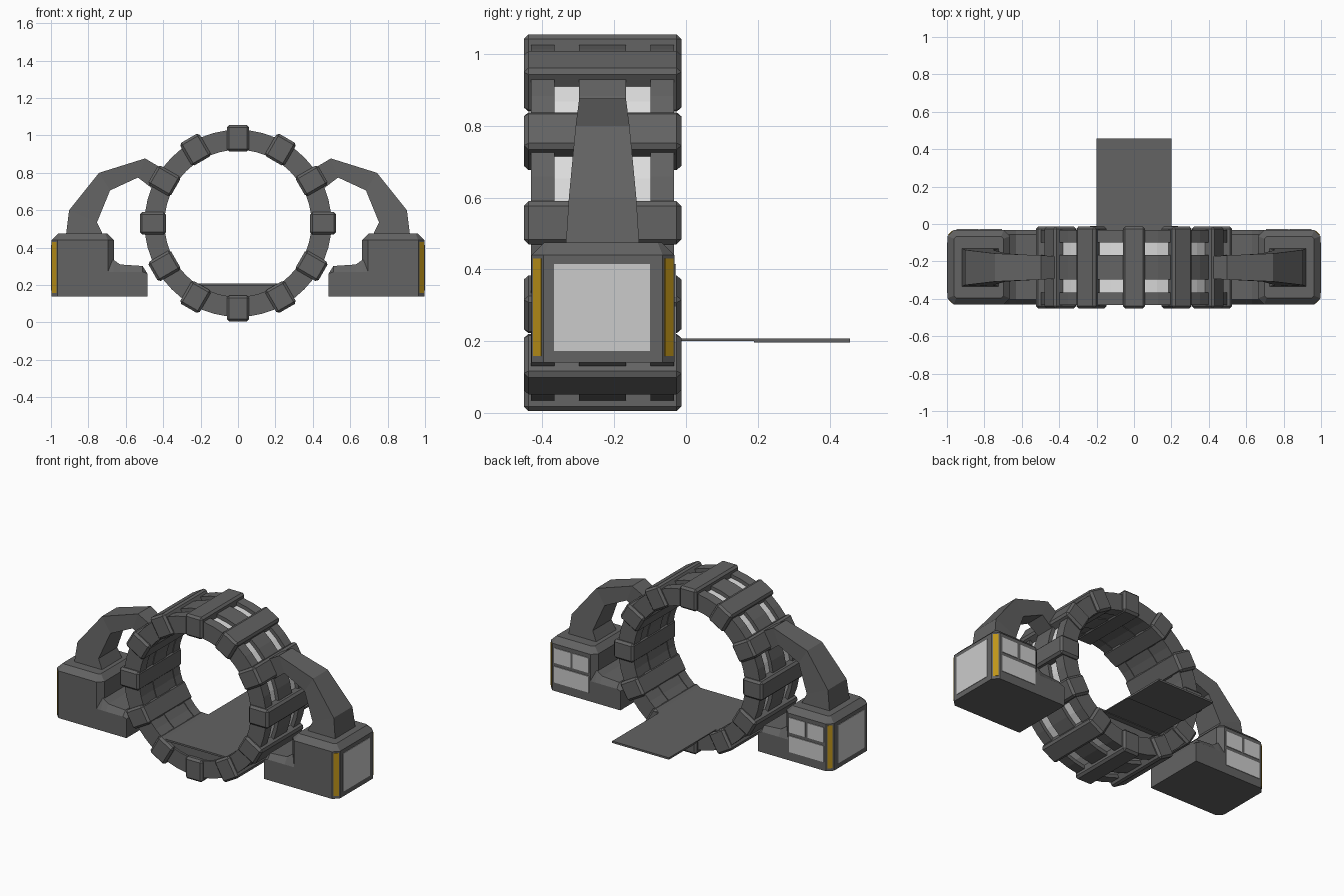
import bpy, bmesh, math
from mathutils import Vector, Matrix

if "Cube" in bpy.data.objects:
    bpy.data.objects.remove(bpy.data.objects["Cube"])

YC, ZC = -0.2325, 0.53      # ring centre


def material(name, r, g, b):
    m = bpy.data.materials.new(name)
    m.diffuse_color = (r, g, b, 1)
    m.use_nodes = True
    m.node_tree.nodes["Principled BSDF"].inputs["Base Color"].default_value = m.diffuse_color
    return m


DARK = material("dark_metal", 0.125, 0.125, 0.125)
LIGHT = material("light_panel", 0.60, 0.60, 0.60)
GLOW = material("ring_light", 0.74, 0.74, 0.74)
YELLOW = material("warning_yellow", 0.52, 0.30, 0.01)


def finish(bm, name, mat):
    bmesh.ops.recalc_face_normals(bm, faces=bm.faces)
    me = bpy.data.meshes.new(name)
    bm.to_mesh(me)
    bm.free()
    me.materials.append(mat)
    ob = bpy.data.objects.new(name, me)
    bpy.context.collection.objects.link(ob)
    return ob


def loft(name, sections, mat, closed=False):
    """Skin a row of equal-length cross-sections; cap the ends unless closed."""
    bm = bmesh.new()
    rows = [[bm.verts.new(p) for p in s] for s in sections]
    n = len(rows[0])
    for i in range(len(rows) - (0 if closed else 1)):
        a, b = rows[i], rows[(i + 1) % len(rows)]
        for j in range(n):
            k = (j + 1) % n
            bm.faces.new((a[j], a[k], b[k], b[j]))
    if not closed:
        bm.faces.new(rows[0])
        bm.faces.new(rows[-1])
    return finish(bm, name, mat)


def box(name, lo, hi, mat, bevel=0.0, matrix=None):
    bm = bmesh.new()
    bmesh.ops.create_cube(bm, size=1)
    for v in bm.verts:
        v.co = Vector([(l + h) / 2 + c * (h - l) for l, h, c in zip(lo, hi, v.co)])
    if bevel:
        bmesh.ops.bevel(bm, geom=bm.edges[:], offset=bevel, segments=1, affect='EDGES')
    if matrix:
        bm.transform(matrix)
    return finish(bm, name, mat)


def hoop(name, r0, r1, y0, y1, mat, n=48):
    """Rectangular-section ring around the y axis."""
    secs = []
    for i in range(n):
        a = 2 * math.pi * i / n
        c, s = math.cos(a), math.sin(a)
        secs.append([(r * c, y, ZC + r * s)
                     for r, y in ((r0, y0), (r1, y0), (r1, y1), (r0, y1))])
    return loft(name, secs, mat, closed=True)


# Ring core, raised rails and light strips between them
hoop("ring_core", 0.397, 0.472, -0.43, -0.035, DARK)
for i, (y0, y1) in enumerate(((-0.432, -0.366), (-0.298, -0.167), (-0.099, -0.033))):
    hoop(f"ring_rail_{i}", 0.393, 0.5, y0, y1, DARK)
for i, (y0, y1) in enumerate(((-0.366, -0.298), (-0.167, -0.099))):
    hoop(f"ring_light_strip_{i}", 0.468, 0.477, y0, y1, GLOW)

# Twelve bevelled blocks around the ring
for i in range(12):
    m = Matrix.Translation((0, YC, ZC)) @ Matrix.Rotation(math.radians(30 * i), 4, 'Y')
    box(f"ring_block_{i}", (-0.06, -0.2195, 0.385), (0.06, 0.2195, 0.525), DARK, 0.013, m)

# Floor filling the lower part of the ring
half = math.asin(0.325 / 0.42)
arc = [math.pi + half + (math.pi - 2 * half) * t / 10 for t in range(11)]
loft("ring_floor", [[(0.42 * math.cos(a), y, ZC + 0.42 * math.sin(a)) for a in arc]
                    for y in (-0.42, -0.045)], DARK)
box("floor_plate", (-0.235, -0.43, 0.197), (0.235, -0.012, 0.208), DARK)

# Thin walkway out of the back
box("walkway_inner", (-0.2, -0.02, 0.201), (0.2, 0.19, 0.208), DARK)
box("walkway_outer", (-0.2, 0.19, 0.196), (0.2, 0.457, 0.208), DARK)

FOOT = [(0.485, 0.14), (0.485, 0.262), (0.51, 0.302), (0.63, 0.31), (0.665, 0.335),
        (0.72, 0.335), (0.72, 0.14)]
# Arm stations: outer x, z, inner x, z, half width
ARM = [(0.92, 0.465, 0.72, 0.465, 0.1025), (0.903, 0.60, 0.754, 0.535, 0.094),
       (0.743, 0.80, 0.684, 0.706, 0.075), (0.497, 0.877, 0.535, 0.775, 0.065),
       (0.40, 0.82, 0.45, 0.71, 0.058)]


def plan(x0, x1, y0, y1, c, z):
    """Rectangle with cut corners at height z."""
    return [(x0 + c, y0, z), (x1 - c, y0, z), (x1, y0 + c, z), (x1, y1 - c, z),
            (x1 - c, y1, z), (x0 + c, y1, z), (x0, y1 - c, z), (x0, y0 + c, z)]


def flip(points, s):
    return [(s * x, y, z) for x, y, z in points]


def plate(name, s, x0, x1, y0, y1, z0, z1, mat):
    xs = sorted((s * x0, s * x1))
    box(name, (xs[0], y0, z0), (xs[1], y1, z1), mat)


for s, side in ((1, "right"), (-1, "left")):
    # Side pod with cut corners and sloped top edge
    loft(f"{side}_pod", [flip(p, s) for p in (
        plan(0.663, 0.997, -0.43, -0.032, 0.033, 0.14),
        plan(0.663, 0.997, -0.43, -0.032, 0.033, 0.44),
        plan(0.698, 0.962, -0.395, -0.067, 0.012, 0.475))], DARK)
    # Low foot reaching towards the ring, top edges sloped in slightly
    loft(f"{side}_pod_foot", [flip([(x, y, min(z, zmax)) for x, z in FOOT], s)
         for y, zmax in ((-0.43, 0.27), (-0.405, 0.34), (-0.057, 0.34), (-0.032, 0.27))], DARK)
    # Bent tapering arm from pod to ring
    loft(f"{side}_arm", [flip([(xo, YC - h, zo), (xo, YC + h, zo),
                               (xi, YC + h, zi), (xi, YC - h, zi)], s)
                         for xo, zo, xi, zi, h in ARM], DARK)
    # Large outer panel and three panels on the back
    plate(f"{side}_outer_panel", s, 0.994, 1.0, -0.368, -0.1, 0.172, 0.415, LIGHT)
    for i, (x0, x1, z0, z1) in enumerate(((0.705, 0.82, 0.32, 0.415),
                                          (0.835, 0.95, 0.32, 0.415),
                                          (0.705, 0.95, 0.195, 0.298))):
        plate(f"{side}_back_panel_{i}", s, x0, x1, -0.035, -0.028, z0, z1, LIGHT)
    # Yellow warning strips on the outer cut corners
    for end, yc, d in (("front", -0.4135, -1), ("back", -0.0485, 1)):
        secs = []
        for z in (0.158, 0.43):
            secs.append(flip([(0.9805 + t * 0.011 + o, yc - d * t * 0.011 + d * o, z)
                              for t, o in ((-1, -0.002), (1, -0.002), (1, 0.002), (-1, 0.002))], s))
        loft(f"{side}_{end}_warning_strip", secs, YELLOW)
